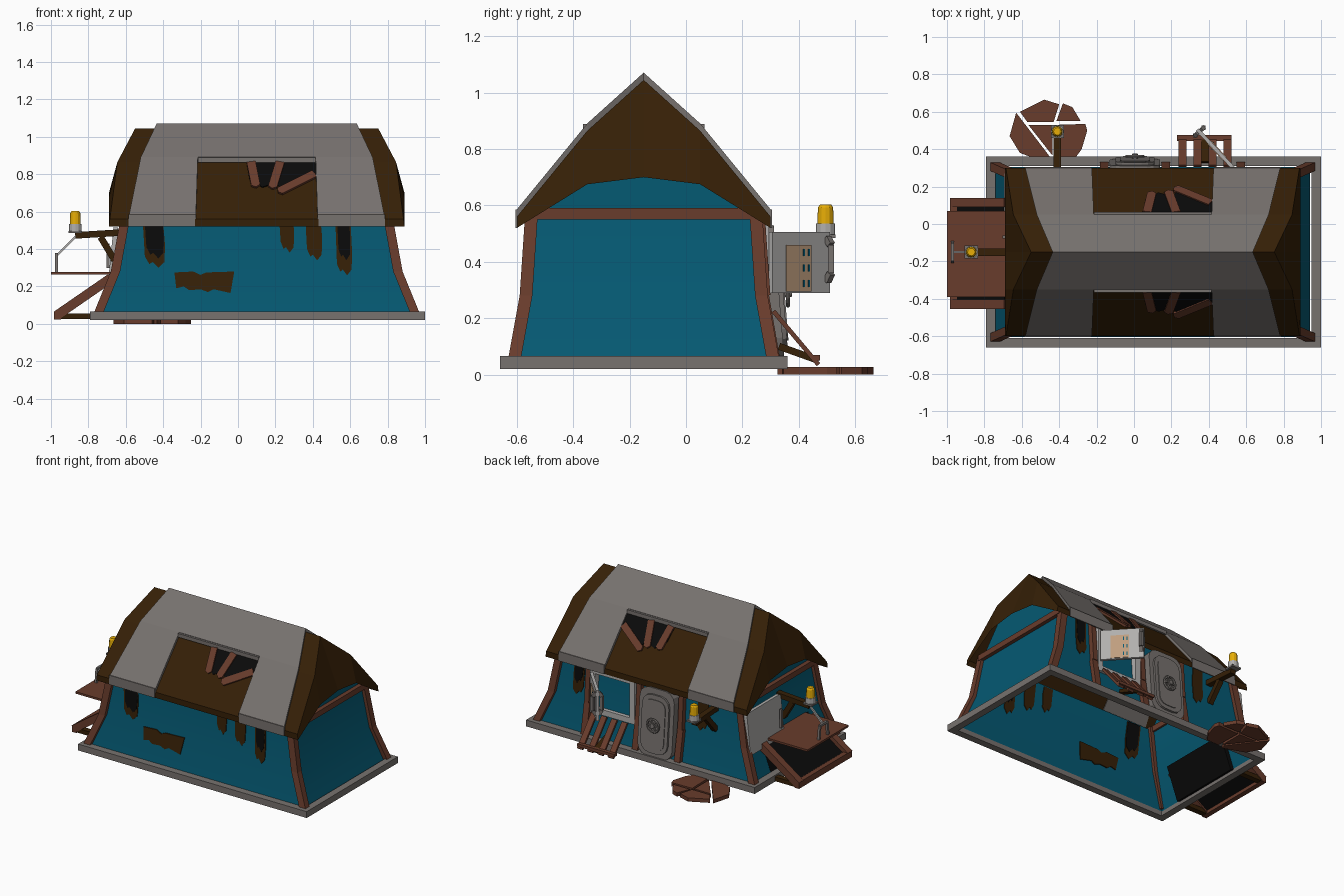
import bpy, bmesh, math
from mathutils import Vector as V

if "Cube" in bpy.data.objects:
    bpy.data.objects.remove(bpy.data.objects["Cube"])

def material(name, r, g, b):
    m = bpy.data.materials.new(name)
    m.diffuse_color = (r, g, b, 1)
    m.use_nodes = True
    m.node_tree.nodes["Principled BSDF"].inputs["Base Color"].default_value = m.diffuse_color
    return m

BLUE = material("teal_wall", .0015, .10, .17)
BROWN = material("dark_wood", .036, .014, .002)
RED = material("red_wood", .14, .045, .025)
GREY = material("grey_stone", .185, .168, .158)
PALE = material("pale_metal", .44, .43, .42)
YELLOW = material("yellow_lamp", .80, .42, .002)
TAN = material("tan_panel", .52, .34, .21)
BLACK = material("black_void", .003, .003, .003)
CX, CY = .10, -.15          # centre of the building

def mesh(name, verts, faces, mat):
    bm = bmesh.new()
    vs = [bm.verts.new(v) for v in verts]
    for f in faces:
        bm.faces.new([vs[i] for i in f])
    bmesh.ops.recalc_face_normals(bm, faces=bm.faces)
    me = bpy.data.meshes.new(name)
    bm.to_mesh(me)
    bm.free()
    ob = bpy.data.objects.new(name, me)
    bpy.context.collection.objects.link(ob)
    me.materials.append(mat)
    return ob

def prism(name, a, b, mat):
    """Closed solid between two matching outlines."""
    n = len(a)
    sides = [(i, (i + 1) % n, n + (i + 1) % n, n + i) for i in range(n)]
    return mesh(name, list(a) + list(b), [tuple(range(n)), tuple(range(n, 2 * n))] + sides, mat)

def loft(name, secs, mat, caps=True):
    """Stack of rectangles (x0, x1, y0, y1, z)."""
    vs, fs = [], []
    for x0, x1, y0, y1, z in secs:
        vs += [(x0, y0, z), (x1, y0, z), (x1, y1, z), (x0, y1, z)]
    for k in range(len(secs) - 1):
        for i in range(4):
            j = (i + 1) % 4
            fs.append((4*k + i, 4*k + j, 4*k + 4 + j, 4*k + 4 + i))
    if caps:
        n = len(vs)
        fs += [(0, 1, 2, 3), (n - 4, n - 3, n - 2, n - 1)]
    return mesh(name, vs, fs, mat)

def box(name, x0, x1, y0, y1, z0, z1, mat):
    return loft(name, [(x0, x1, y0, y1, z0), (x0, x1, y0, y1, z1)], mat)

def bar(name, a, b, w, h, mat):
    a, b = V(a), V(b)
    d = (b - a).normalized()
    s = d.cross(V((0, 0, 1)) if abs(d.z) < .99 else V((1, 0, 0))).normalized()
    u = s.cross(d)
    q = [s*w/2*i + u*h/2*j for i, j in ((-1, -1), (1, -1), (1, 1), (-1, 1))]
    return prism(name, [a + o for o in q], [b + o for o in q], mat)

def plate(name, pts, o, u, v, t, mat):
    """Outline pts in the plane (o, u, v), extruded by t."""
    o, u, v = V(o), V(u).normalized(), V(v).normalized()
    a = [o + u*p + v*q for p, q in pts]
    n = u.cross(v)*t
    return prism(name, a, [p + n for p in a], mat)

def rounded(w, h, r, k=3):
    c = [(w/2 - r, h/2 - r, 0), (r - w/2, h/2 - r, 90), (r - w/2, r - h/2, 180), (w/2 - r, r - h/2, 270)]
    return [(x + r*math.cos(math.radians(s + 90*i/k)), y + r*math.sin(math.radians(s + 90*i/k)))
            for x, y, s in c for i in range(k + 1)]

def disc(r, n=12):
    return [(r*math.cos(2*math.pi*i/n), r*math.sin(2*math.pi*i/n)) for i in range(n)]

# ---- stone base frame
for s in (-1, 1):
    y, x = CY + s*.485, CX + .005 + s*.87
    box("base_long_side", -.79, 1.0, y - .025, y + .025, .02, .065, GREY)
    box("base_short_side", x - .025, x + .025, -.66, .36, .02, .065, GREY)

# ---- flared walls, open below, with gable infill
RINGS = [(.05, .84, .455), (.28, .755, .415), (.57, .705, .395)]
walls = loft("walls", [(CX - x, CX + x, CY - y, CY + y, z) for z, x, y in RINGS], BLUE, caps=False)
bpy.context.view_layer.objects.active = walls
walls.select_set(True)
bpy.ops.object.shade_smooth_by_angle(angle=math.radians(40))
for s in (-1, 1):
    x = CX + s*.705
    mesh("gable_wall", [(x, CY + y, z) for y, z in
         ((-.395, .57), (.395, .57), (.22, .79), (-.22, .79))], [(0, 1, 2, 3)], BLUE)
    x = CX + s*.715
    box("end_beam", x - .02, x + .02, CY - .40, CY + .40, .55, .59, RED)
    # corner posts
    for t in (-1, 1):
        secs = []
        for z, hx, hy in ((.06, .87, .48), (.28, .78, .44), (.58, .725, .42)):
            xs, ys = sorted((CX + s*hx, CX + s*(hx - .05))), sorted((CY + t*hy, CY + t*(hy - .045)))
            secs.append((*xs, *ys, z))
        loft("corner_post", secs, RED)

def wall_y(z):
    return .455 - (z - .05)*.174 if z < .28 else .415 - (z - .28)*.069

def patch(name, pts, side, off, mat):
    """Rotten area, visible on both faces of a long wall."""
    f = lambda o: [(x, CY + side*(wall_y(z) + o), z) for x, z in pts]
    return prism(name, f(-off), f(off), mat)

# ---- rotten patches on the long walls
def hanging(x0, x1, zb, side, mat=BROWN, off=.005):
    w = x1 - x0
    patch("rotten_patch", [(x0, .56), (x0 + .1*w, zb + .06), (x0 + .3*w, zb + .02), (x0 + .45*w, zb + .03),
          (x0 + .7*w, zb), (x0 + .97*w, zb + .03), (x1, zb + .12), (x1 - .1*w, .56)], side, off, mat)

for x0, x1, zb in ((-.51, -.39, .30), (.22, .30, .38), (.36, .45, .34), (.52, .61, .26)):
    hanging(x0, x1, zb, -1)
hanging(-.50, -.395, .35, -1, BLACK, .008)
hanging(.53, .60, .34, -1, BLACK, .008)
patch("low_rotten_patch", [(-.34, .275), (-.33, .19), (-.29, .20), (-.26, .18), (-.2, .185), (-.16, .17),
      (-.13, .185), (-.04, .165), (-.02, .28), (-.17, .275), (-.2, .262), (-.24, .28)], -1, .007, BROWN)
for x0, x1, zb in ((.61, .70, .30), (-.36, -.27, .30)):
    hanging(x0, x1, zb, 1)
hanging(.62, .69, .38, 1, BLACK, .008)

# ---- roof: brown shell with sloping gable hoods
PROF = [(-.45, .52), (-.45, .56), (-.20, .865), (0, 1.045), (.20, .865), (.45, .56), (.45, .52)]
ENDX = [.79, .785, .745, .65, .745, .785, .79]
LOW = [(-.45, .52), (-.45, .52), (-.20, .675), (0, .70), (.20, .675), (.45, .52), (.45, .52)]
mesh("roof_shell", [(CX + s*e, CY + y, z) for s in (-1, 1) for e, (y, z) in zip(ENDX, PROF)],
     [(i, i + 1, i + 8, i + 7) for i in range(6)], BROWN)
for s in (-1, 1):
    top = [(CX + s*e, CY + y, z) for e, (y, z) in zip(ENDX[1:6], PROF[1:6])]
    low = [(CX + s*.79, CY + y, z) for y, z in LOW[1:6]]
    mesh("gable_hood", top + low, [(i, i + 1, i + 6, i + 5) for i in range(4)], BROWN)

# ---- grey roof covering, broken open in the middle of both slopes; seen from inside too
GP = [(0, 1.047, .535), (.20, .867, .62), (.45, .562, .682), (.453, .52, .685)]
HOLE = [.27, .315, .325, .33]
def cover(name, a, b):
    """Strip between two lines of points running down the slope."""
    n = len(a)
    vs = [V(p) + V((0, 0, o)) for o in (-.01, .024) for p in a + b]
    fs = []
    for i in range(n - 1):
        q = (i, i + 1, n + i + 1, n + i)
        fs += [q, tuple(2*n + k for k in q)]
    rim = list(range(n)) + list(range(2*n - 1, n - 1, -1))
    fs += [(p, q, q + 2*n, p + 2*n) for p, q in zip(rim, rim[1:] + rim[:1])]
    mesh(name, vs, fs, GREY)

for s in (-1, 1):
    row = [[(CX + t*e, CY + s*y, z) for y, z, e in GP] for t in (-1, 1)]
    mid = [[(CX + t*m, CY + s*y, z) for (y, z, e), m in zip(GP, HOLE)] for t in (-1, 1)]
    for k in (0, 1):
        t = (-1, 1)[k]
        axis = [(CX, CY, GP[0][1]), (CX, CY + s*.20, GP[1][1])]
        cover("roof_upper_cover", row[k][:2], axis)
        cover("roof_lower_cover", row[k][1:3], mid[k][1:3])
        xs = sorted((row[k][3][0], mid[k][3][0]))
        ys = sorted((CY + s*.447, CY + s*.455))
        box("roof_eave_lip", *xs, *ys, .52, .586, GREY)
    bar("roof_break_trim", (-.215, CY + s*.205, .876), (.415, CY + s*.205, .876), .02, .026, GREY)
    # hole in the roof with fallen rafters, measured down the slope
    o, down = (0, CY + s*.20, .867), V((0, s*.25, -.305)).normalized()
    t = 1 if V((1, 0, 0)).cross(down).z > 0 else -1
    plate("roof_hole", [(.045, 0), (.42, 0), (.42, .11), (.33, .17), (.25, .21), (.2, .15), (.13, .18),
          (.06, .12)], o, (1, 0, 0), down, t*.006, BLACK)
    for (x0, q0), (x1, q1) in (((.07, .01), (.095, .17)), ((.225, .01), (.185, .18)), ((.41, .09), (.225, .21))):
        d = V((x1 - x0, q1 - q0)).normalized()*.024
        plate("fallen_rafter", [(x0 - d.y, q0 + d.x), (x0 + d.y, q0 - d.x), (x1 + d.y, q1 - d.x),
              (x1 + d.x*.6, q1 + d.y*.6), (x1 - d.y, q1 + d.x)], o, (1, 0, 0), down, t*.014, RED)

# ---- back wall: posts, round-cornered hatch with wheel
for x in (-.16, .17, .57):
    for (z0, z1) in ((.06, .28), (.28, .56)):
        bar("back_post", (x, CY + wall_y(z0) + .012, z0), (x, CY + wall_y(z1) + .012, z1), .045, .035, RED)
U, W = (-1, 0, 0), (0, -.08, 1)
for name, w, h, y, t in (("hatch_frame", .27, .47, .26, .07), ("hatch_door", .21, .40, .32, .025)):
    plate(name, rounded(w, h, .07), (.005, y, .29), U, W, t, GREY)
plate("hatch_panel", rounded(.16, .34, .05), (.005, .344, .29), U, W, .006, GREY)
bpy.ops.mesh.primitive_torus_add(major_radius=.045, minor_radius=.008, major_segments=16, minor_segments=6,
                                 location=(.005, .362, .29), rotation=(math.pi/2, 0, 0))
bpy.context.object.name = "hatch_wheel"
bpy.context.object.data.materials.append(GREY)
for i in range(3):
    a = i*math.pi/3
    c, q = .045*math.cos(a), .045*math.sin(a)
    bar("wheel_spoke", (.005 - c, .362, .29 - q), (.005 + c, .362, .29 + q), .01, .01, GREY)
plate("wheel_hub", disc(.016), (.005, .35, .29), U, W, .025, GREY)

# ---- back window with open shutter and plank ramp
for x in (.215, .525):
    box("window_jamb", x - .02, x + .02, .235, .295, .22, .54, PALE)
for z in (.24, .52):
    box("window_rail", .195, .545, .235, .295, z - .02, z + .02, PALE)
H, D = V((.53, .30, 0)), V((-.68, .73, 0)).normalized()
N = D.cross(V((0, 0, 1)))
plate("shutter", [(0, .29), (.28, .29), (.28, .505), (0, .505)], H - N*.01, D, (0, 0, 1), .02, PALE)
plate("shutter_panel", [(.065, .295), (.185, .295), (.185, .46), (.065, .46)], H - N*.01, D, (0, 0, 1), -.004, TAN)
plate("shutter_panel", [(.065, .295), (.185, .295), (.185, .46), (.065, .46)], H + N*.01, D, (0, 0, 1), .004, TAN)
for s in (-1, 1):
    for z in (.31, .365, .42):
        for u in (.145, .168):
            plate("shutter_slit", [(u, z), (u + .008, z), (u + .008, z + .025), (u, z + .025)],
                  H + N*s*.013, D, (0, 0, 1), s*.003, BLUE)
    hp = [H + D*.265 + N*s*d + V((0, 0, z)) for d, z in ((.01, .485), (.03, .46), (.03, .36), (.01, .33))]
    for a, b in zip(hp, hp[1:]):
        bar("shutter_handle", a, b, .022, .022, GREY)
for x in (.26, .34, .42, .50):
    bar("ramp_plank", (x, .31, .225), (x, .47, .035), .042, .016, RED)
bar("ramp_crossbar", (.23, .46, .06), (.52, .46, .06), .03, .02, RED)
bar("ramp_prop", (.38, .33, .10), (.38, .47, .05), .04, .025, BROWN)

# ---- broken round lid lying on the ground
for pts in (((-.48, .665), (-.40, .64), (-.43, .545), (-.57, .545), (-.61, .60)),
            ((-.38, .645), (-.33, .625), (-.285, .55), (-.415, .55)),
            ((-.42, .53), (-.26, .535), (-.25, .50), (-.28, .40), (-.32, .345), (-.415, .34)),
            ((-.665, .47), (-.63, .595), (-.45, .36), (-.46, .325), (-.61, .38)),
            ((-.565, .53), (-.435, .53), (-.435, .365))):
    plate("broken_lid_piece", pts, (0, 0, 0), (1, 0, 0), (0, 1, 0), .026, RED)

# ---- left end: sloping cellar stair under a flat lid
for y in (-.43, .115):
    bar("stair_stringer", (-.97, y, .045), (-.68, y, .245), .05, .05, RED)
    bar("stair_ground_beam", (-.97, y, .04), (-.78, y, .04), .04, .03, BROWN)
bar("stair_front_beam", (-.965, -.455, .045), (-.965, .14, .045), .035, .045, RED)
bar("stair_dark_board", (-.95, -.157, .05), (-.69, -.157, .225), .50, .012, BLACK)
bar("stair_opening", (-.73, -.16, .04), (-.645, -.16, .265), .53, .03, BLACK)
box("flat_lid", -1.0, -.66, -.39, .07, .263, .277, RED)
hp = [(-.97, -.20, .277), (-.97, -.19, .37), (-.97, -.11, .37), (-.97, -.10, .277)]
for a, b in zip(hp, hp[1:]):
    bar("lid_handle", a, b, .016, .016, GREY)
bar("lid_stay", (-.965, -.15, .37), (-.86, -.15, .475), .012, .012, PALE)
# end door panel against the wall
plate("end_door", rounded(.38, .29, .02), (-.655, .08, .37), (0, -1, 0), (.1, 0, 1), .025, PALE)
bar("end_door_handle", (-.695, -.07, .30), (-.695, -.07, .43), .016, .016, GREY)

# ---- lamps on wooden brackets
def lamp(x, y, z, root, brace):
    bar("lamp_arm", root, (x, y, z - .012), .04, .035, BROWN)
    bar("lamp_brace", brace, ((root[0] + x)/2, (root[1] + y)/2, z - .02), .035, .035, BROWN)
    box("lamp_plate", x - .035, x + .035, y - .035, y + .035, z, z + .012, GREY)
    for name, r0, r1, z0, z1, m in (("lamp_base", .034, .034, .01, .05, PALE),
                                    ("lamp_glass", .029, .027, .05, .107, YELLOW),
                                    ("lamp_top", .027, .020, .107, .118, YELLOW)):
        prism(name, [(x + p*r0, y + q*r0, z + z0) for p, q in disc(1)],
              [(x + p*r1, y + q*r1, z + z1) for p, q in disc(1)], m)

lamp(-.87, -.15, .485, (-.60, -.15, .49), (-.66, -.15, .34))
lamp(-.41, .495, .485, (-.41, .24, .49), (-.41, .26, .34))
